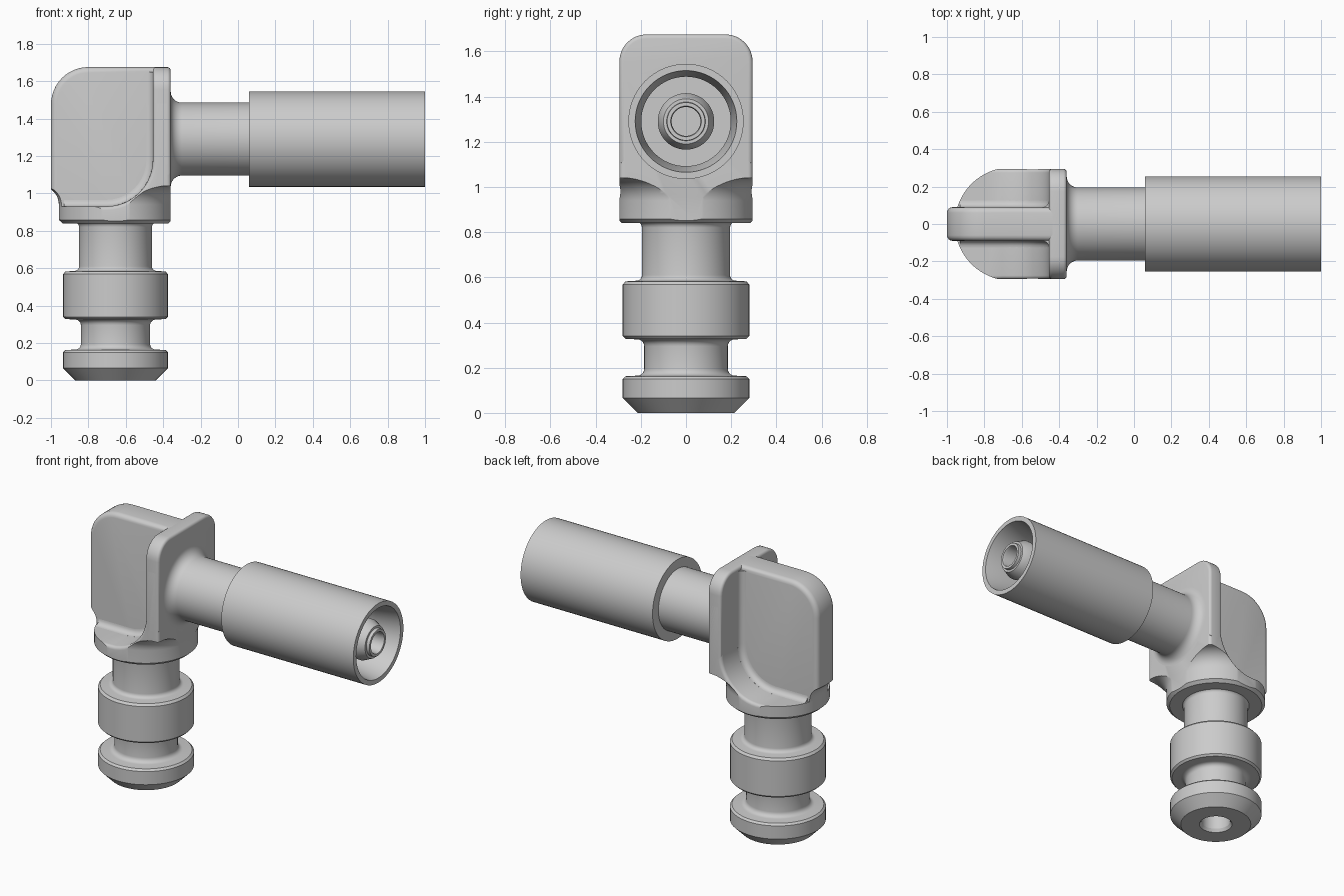
import bpy, bmesh, math
from mathutils import Vector

if "Cube" in bpy.data.objects:
    bpy.data.objects.remove(bpy.data.objects["Cube"])

grey = bpy.data.materials.new("light_grey")
grey.diffuse_color = (0.6, 0.6, 0.6, 1)
grey.use_nodes = True
grey.node_tree.nodes["Principled BSDF"].inputs["Base Color"].default_value = grey.diffuse_color
SX, AZ = -0.655, 1.29          # stem axis x, arm axis z


def finish(name, bm):
    bmesh.ops.remove_doubles(bm, verts=bm.verts, dist=1e-5)
    bmesh.ops.recalc_face_normals(bm, faces=bm.faces)
    me = bpy.data.meshes.new(name)
    bm.to_mesh(me)
    bm.free()
    me.materials.append(grey)
    ob = bpy.data.objects.new(name, me)
    bpy.context.collection.objects.link(ob)
    return ob


def smooth(ob):
    bpy.ops.object.select_all(action='DESELECT')
    ob.select_set(True)
    bpy.context.view_layer.objects.active = ob
    bpy.ops.object.shade_smooth_by_angle(angle=math.radians(30))


def arc(cx, cz, r, a0, a1, n=8):
    angles = [math.radians(a0 + (a1 - a0) * i / n) for i in range(n + 1)]
    return [(cx + r * math.cos(a), cz + r * math.sin(a)) for a in angles]


def skin(bm, rows, close=False):
    for a, b in zip(rows, rows[1:] + rows[:1] if close else rows[1:]):
        for i in range(len(a) - 1):
            bm.faces.new((a[i], a[i + 1], b[i + 1], b[i]))


def lathe(name, profile, place, n=64):
    """Revolve (radius, height) points; place maps (u, v, height) to space."""
    bm = bmesh.new()
    rows = []
    for k in range(n):
        c, s = math.cos(2 * math.pi * k / n), math.sin(2 * math.pi * k / n)
        rows.append([bm.verts.new(place(r * c, r * s, h)) for r, h in profile])
    skin(bm, rows, True)
    bmesh.ops.dissolve_degenerate(bm, dist=1e-6, edges=bm.edges)
    return finish(name, bm)


def prism(name, outline, half, bevel, place, seg=4):
    """Extrude an outline both ways and round the rims of its two ends."""
    bm = bmesh.new()
    lo, hi = ([bm.verts.new(place(a, b, d)) for a, b in outline] for d in (-half, half))
    caps = [bm.faces.new(lo), bm.faces.new(hi)]
    skin(bm, [lo + lo[:1], hi + hi[:1]])
    bmesh.ops.recalc_face_normals(bm, faces=bm.faces)
    rims = [e for f in caps for e in f.edges]
    bmesh.ops.bevel(bm, geom=rims, offset=bevel, segments=seg, profile=0.5, affect='EDGES')
    return finish(name, bm)


def upright(u, v, h):
    return (SX + u, v, h)


def sideways(u, v, h):
    return (h, u, AZ + v)


def along_y(a, b, d):
    return (a, d, b)


def along_x(a, b, d):
    return (-0.4075 + d, a, b)


# Plug stem with two collars, fillets and a bore from below
stem = [(0, 0.80), (0.088, 0.80), (0.088, 0.02), (0.10, 0), (0.215, 0), (0.28, 0.065), (0.28, 0.15),
        (0.268, 0.162), (0.215, 0.165)]
stem += arc(0.215, 0.195, 0.03, 270, 180, 5) + arc(0.215, 0.295, 0.03, 180, 90, 5)
stem += [(0.268, 0.328), (0.28, 0.34), (0.28, 0.568), (0.268, 0.582), (0.22, 0.585)]
stem += arc(0.22, 0.61, 0.025, 270, 180, 5) + arc(0.22, 0.82, 0.025, 180, 90, 5)
stem += [(0.22, 0.86), (0, 0.86)]
smooth(lathe("plug_stem", stem, upright))

# Turned envelope that trims the underside of the elbow body
trim = [(0, 0.84), (0.283, 0.84), (0.303, 0.858), (0.303, 0.94)]
trim += arc(0.403, 0.94, 0.10, 172, 100, 7) + [(0.44, 1.042), (0.7, 1.05), (0.7, 2), (0, 2)]
envelope = lathe("trim_envelope", trim, upright, 96)

# Elbow body: foot with a curved rise, upright plate, central web
foot = [(-1, 0.8), (-0.36, 0.8), (-0.36, 1.5), (-0.455, 1.5)]
foot += arc(-0.705, 1.18, 0.25, 0, -90, 12) + [(-1, 0.93)]
plate = [(-0.295, 1.1), (0.295, 1.1)]
plate += arc(0.175, 1.555, 0.12, 0, 90) + arc(-0.175, 1.555, 0.12, 90, 180)
web = [(-1, 0.8), (-0.4, 0.8), (-0.4, 1.675)] + arc(-0.8, 1.475, 0.2, 90, 180, 12)
body = [prism("elbow_foot", foot, 0.295, 0.02, along_y),
        prism("elbow_plate", plate, 0.0475, 0.018, along_x),
        prism("elbow_web", web, 0.09, 0.03, along_y)]
for ob in body:
    if ob.name != "elbow_plate":
        bpy.context.view_layer.objects.active = ob
        m = ob.modifiers.new("trim", 'BOOLEAN')
        m.operation, m.solver, m.object = 'INTERSECT', 'EXACT', envelope
        bpy.ops.object.modifier_apply(modifier=m.name)
    smooth(ob)
bpy.data.objects.remove(envelope)

# Fillets where the web meets the plate and foot
path = [((-0.455, 1.65), (-1, 0))]
for a in range(0, 91, 9):
    c, s = math.cos(math.radians(a)), -math.sin(math.radians(a))
    path.append(((-0.705 + 0.25 * c, 1.18 + 0.25 * s), (-c, -s)))
path.append(((-0.93, 0.93), (0, 1)))
R = 0.035
section = [(-0.01, 0.08), (-0.01, 0.09 + R)] + arc(R, 0.09 + R, R, 180, 270, 6)
section += [(R, 0.08), (-0.01, 0.08)]
for side, label in ((-1, "front"), (1, "back")):
    bm = bmesh.new()
    rows = [[bm.verts.new((p[0] + n[0] * d, side * y, p[1] + n[1] * d)) for d, y in section]
            for p, n in path]
    skin(bm, rows)
    for row in (rows[0], rows[-1]):
        bm.faces.new(row[:-1])
    smooth(finish("web_fillet_" + label, bm))

# Arm with a flared root
arm = [(0, -0.40), (0.255, -0.40), (0.255, -0.36)]
arm += arc(0.255, -0.30, 0.06, 270, 180, 8) + [(0.195, 0.10), (0, 0.10)]
smooth(lathe("arm_tube", arm, sideways))

# Hollow sleeve with a slightly flared mouth
sleeve = [(0, 0.06), (0.255, 0.06), (0.255, 1.0), (0.225, 1.0), (0.198, 0.85), (0.198, 0.45), (0, 0.45)]
smooth(lathe("arm_sleeve", sleeve, sideways))

# Barbed inner nozzle with a bore
nozzle = [(0, 0.40), (0.10, 0.40), (0.10, 0.86), (0.125, 0.90), (0.125, 0.92), (0.10, 0.975), (0.086, 0.975),
          (0.084, 0.995), (0.068, 0.995), (0.064, 0.98), (0.064, 0.45), (0, 0.45)]
smooth(lathe("inner_nozzle", nozzle, sideways, 48))
